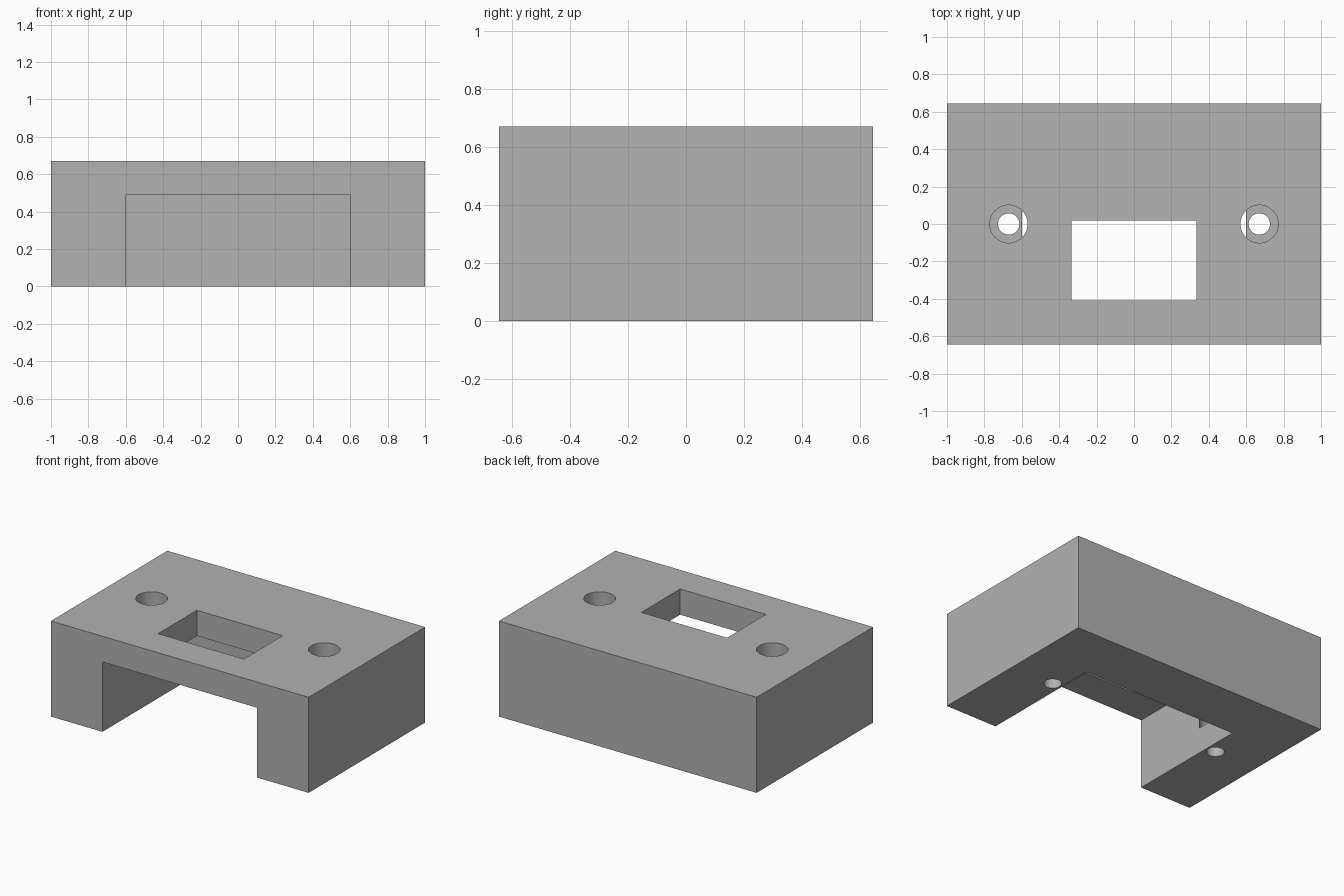
import bpy

cube = bpy.data.objects.get("Cube")
if cube:
    bpy.data.objects.remove(cube, do_unlink=True)

grey = bpy.data.materials.new("plain grey")
grey.use_nodes = True
colour = (0.445, 0.445, 0.445, 1)
grey.diffuse_color = colour
grey.node_tree.nodes["Principled BSDF"].inputs["Base Color"].default_value = colour


def box(name, low, high):
    """Box spanning two opposite corners."""
    centre = [(a + b) / 2 for a, b in zip(low, high)]
    bpy.ops.mesh.primitive_cube_add(size=1, location=centre)
    ob = bpy.context.object
    ob.name = name
    ob.scale = [b - a for a, b in zip(low, high)]
    bpy.ops.object.transform_apply(location=True, rotation=False, scale=True)
    ob.data.materials.append(grey)
    return ob


def drill(name, x, radius, bottom, top):
    """Upright cylinder for cutting a round hole."""
    bpy.ops.mesh.primitive_cylinder_add(
        vertices=64, radius=radius, depth=top - bottom,
        location=(x, 0, (top + bottom) / 2))
    ob = bpy.context.object
    ob.name = name
    ob.data.materials.append(grey)
    return ob


def cut(target, cutter):
    cutter.hide_render = True
    mod = target.modifiers.new(cutter.name, "BOOLEAN")
    mod.operation = "DIFFERENCE"
    mod.solver = "EXACT"
    mod.object = cutter
    bpy.context.view_layer.objects.active = target
    bpy.ops.object.modifier_apply(modifier=mod.name)
    bpy.data.objects.remove(cutter, do_unlink=True)


# Solid block
block = box("housing_block", (-1, -0.645, 0), (1, 0.645, 0.67))

# Cavity open to the front and underside
cut(block, box("cavity_cutter", (-0.6, -1, -0.5), (0.6, 0.25, 0.49)))

# Rectangular window through the roof
cut(block, box("window_cutter", (-0.333, -0.41, 0.3), (0.333, 0.02, 1)))

# Counterbored screw holes, which break into the cavity walls
for side in (-1, 1):
    cut(block, drill("counterbore_cutter", side * 0.67, 0.101, 0.18, 1))
    cut(block, drill("screw_hole_cutter", side * 0.67, 0.057, -0.5, 0.5))

# Smooth hole walls, crisp edges
bpy.ops.object.select_all(action="DESELECT")
block.select_set(True)
bpy.context.view_layer.objects.active = block
bpy.ops.object.shade_smooth_by_angle()
